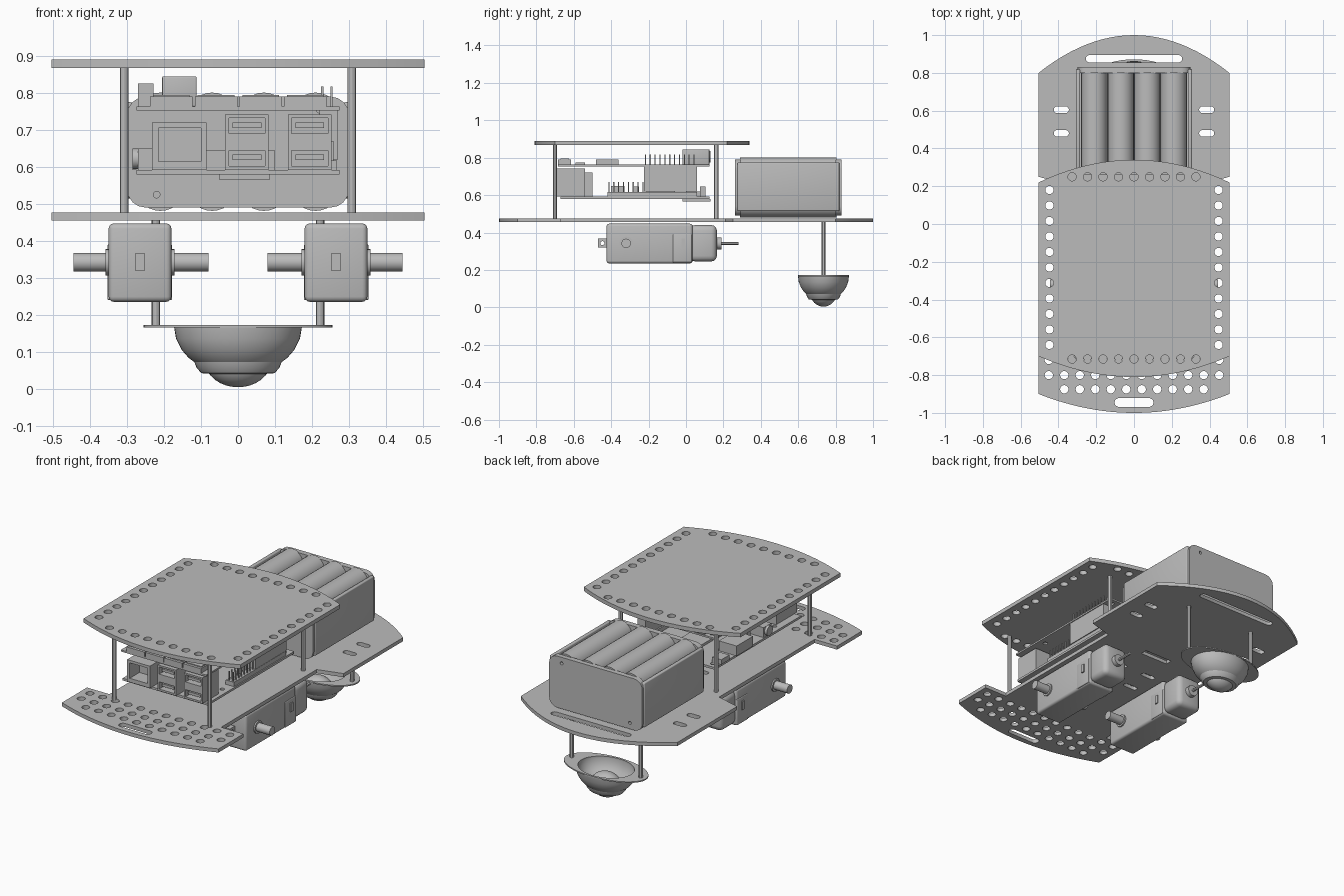
import bpy, bmesh
from math import sin, cos, pi, radians
from mathutils import Matrix, Vector

if "Cube" in bpy.data.objects:
    bpy.data.objects.remove(bpy.data.objects["Cube"])

grey = bpy.data.materials.new("plain grey")
grey.use_nodes = True
grey.diffuse_color = (0.5, 0.5, 0.5, 1)
grey.node_tree.nodes["Principled BSDF"].inputs["Base Color"].default_value = (0.5, 0.5, 0.5, 1)


def add(name, mesh):
    ob = bpy.data.objects.new(name, mesh)
    bpy.context.collection.objects.link(ob)
    mesh.materials.clear()
    mesh.materials.append(grey)
    return ob


def from_bmesh(name, bm):
    bmesh.ops.recalc_face_normals(bm, faces=bm.faces)
    mesh = bpy.data.meshes.new(name)
    bm.to_mesh(mesh)
    bm.free()
    return add(name, mesh)


def box(name, x, y, z, bevel=0):
    bm = bmesh.new()
    bmesh.ops.create_cube(bm, size=1)
    for v in bm.verts:
        v.co = [(a[0] + a[1]) / 2 + c * abs(a[1] - a[0]) for a, c in zip((x, y, z), v.co)]
    if bevel:
        bmesh.ops.bevel(bm, geom=bm.edges[:], offset=bevel, segments=3, profile=0.5, affect='EDGES')
    return from_bmesh(name, bm)


def rod(name, start, end, r, sides=20):
    a, b = Vector(start), Vector(end)
    turn = (b - a).to_track_quat('Z', 'Y').to_matrix().to_4x4()
    bm = bmesh.new()
    bmesh.ops.create_cone(bm, cap_ends=True, segments=sides, radius1=r, radius2=r,
                          depth=(b - a).length, matrix=Matrix.Translation((a + b) / 2) @ turn)
    return from_bmesh(name, bm)


def sheet(name, loops, lo, hi, upright=False):
    """Filled outline with holes, extruded along z, or along y when upright."""
    cu = bpy.data.curves.new(name, 'CURVE')
    cu.dimensions, cu.fill_mode, cu.extrude = '2D', 'BOTH', (hi - lo) / 2
    for pts in loops:
        sp = cu.splines.new('POLY')
        sp.points.add(len(pts) - 1)
        for p, (u, v) in zip(sp.points, pts):
            p.co = (u, v, 0, 1)
        sp.use_cyclic_u = True
    tmp = bpy.data.objects.new(name + "_outline", cu)
    bpy.context.collection.objects.link(tmp)
    bpy.context.view_layer.update()
    mesh = bpy.data.meshes.new_from_object(tmp.evaluated_get(bpy.context.evaluated_depsgraph_get()))
    bpy.data.objects.remove(tmp)
    mid = (lo + hi) / 2
    if upright:
        mesh.transform(Matrix.Translation((0, mid, 0)) @ Matrix.Rotation(radians(90), 4, 'X'))
    else:
        mesh.transform(Matrix.Translation((0, 0, mid)))
    return add(name, mesh)


def ring(u, v, r=0.022, half=0, n=16):
    """Round hole, or a slot of the given half length."""
    pts = []
    for i in range(n):
        t = 2 * pi * (i + 0.5) / n
        pts.append((u + r * cos(t) + (half if cos(t) > 0 else -half), v + r * sin(t)))
    return pts


def rect(u0, u1, v0, v1):
    return [(u0, v0), (u1, v0), (u1, v1), (u0, v1)]


def arc(y, rise, w=0.505, n=24):
    xs = [w * (1 - 2 * i / n) for i in range(n + 1)]
    return [(x, y + rise * (1 - (x / w) ** 2)) for x in xs]


def row(count, y, step=0.082):
    return [ring((i - (count - 1) / 2) * step, y) for i in range(count)]


# Base plate: curved ends, wheel notches, hole grid and slots
side = [(-0.505, 0.25), (-0.36, 0.21), (-0.36, -0.67), (-0.505, -0.67)]
outline = arc(0.80, 0.20) + side + arc(-0.90, -0.10)[::-1] + [(-x, y) for x, y in side[::-1]]
holes = row(12, -0.72) + row(12, -0.80) + row(10, -0.875)
holes += [ring(0, -0.945, 0.023, 0.08), ring(0, 0.875, 0.02, 0.235)]
holes += [ring(s * 0.385, y, 0.018, 0.022) for s in (-1, 1) for y in (0.48, 0.605)]
holes += [rect(-0.09, 0.09, 0.17, 0.21), rect(-0.06, 0.06, -0.34, -0.30)]
holes += [ring(s * 0.1, y, 0.015, 0.03) for s in (-1, 1) for y in (-0.15, 0.0)]
sheet("base_plate", [outline] + holes, 0.455, 0.476)

# Top plate with a border of holes
holes = row(9, 0.25) + row(9, -0.715)
holes += [ring(s * 0.448, 0.18 - i * 0.082) for s in (-1, 1) for i in range(11)]
sheet("top_plate", [arc(0.22, 0.12) + arc(-0.70, -0.11)[::-1]] + holes, 0.867, 0.89)

# Battery holder: rounded end walls, side walls, eight cells
end = []
for cx, cz, a in ((0.25, 0.74, 0), (-0.25, 0.74, 90), (-0.25, 0.54, 180), (0.25, 0.54, 270)):
    for i in range(5):
        t = radians(a + i * 22.5)
        end.append((cx + 0.05 * cos(t), cz + 0.05 * sin(t)))
dots = [ring(-0.22, 0.525, 0.009), ring(0.22, 0.755, 0.009)]
sheet("battery_front_wall", [end] + dots, 0.262, 0.295, True)
sheet("battery_back_wall", [end] + dots, 0.80, 0.832, True)
box("battery_divider", (-0.28, 0.28), (0.29, 0.805), (0.59, 0.69))
for s, label in ((1, "left"), (-1, "right")):
    box(f"battery_{label}_wall", (s * 0.285, s * 0.307), (0.275, 0.82), (0.515, 0.775), 0.006)
    for x in (0.07, 0.21):
        for z, level in ((0.55, "lower"), (0.732, "upper")):
            rod(f"{level}_{label}_cell", (s * x, 0.29, z), (s * x, 0.805, z), 0.069, 28)

# Parts repeated on both sides: standoffs and gear motors
for s, label in ((1, "left"), (-1, "right")):
    for y in (-0.70, 0.162):
        rod(f"{label}_standoff", (s * 0.308, y, 0.47), (s * 0.308, y, 0.87), 0.0115, 12)
    rod(f"{label}_caster_post", (s * 0.222, 0.735, 0.168), (s * 0.222, 0.735, 0.458), 0.0115, 12)
    box(f"{label}_gearbox", (s * 0.18, s * 0.35), (-0.425, 0.035), (0.235, 0.447), 0.014)
    box(f"{label}_motor_can", (s * 0.186, s * 0.344), (0.02, 0.165), (0.245, 0.44), 0.03)
    box(f"{label}_motor_strap", (s * 0.178, s * 0.353), (-0.07, 0.032), (0.24, 0.39), 0.004)
    box(f"{label}_strap_catch", (s * 0.172, s * 0.36), (-0.025, -0.005), (0.317, 0.367))
    rod(f"{label}_motor_nub", (s * 0.265, 0.16, 0.342), (s * 0.265, 0.19, 0.342), 0.032)
    rod(f"{label}_motor_shaft", (s * 0.265, 0.18, 0.342), (s * 0.265, 0.28, 0.342), 0.008, 12)
    rod(f"{label}_axle", (s * 0.08, -0.32, 0.342), (s * 0.445, -0.32, 0.342), 0.025)
    rod(f"{label}_axle_boss", (s * 0.172, -0.32, 0.342), (s * 0.358, -0.32, 0.342), 0.036)
    tab = [rect(-0.47, -0.42, 0.319, 0.367), ring(-0.447, 0.343, 0.011)]
    ob = sheet(f"{label}_motor_tab", tab, -0.012, 0.012, True)
    ob.data.transform(Matrix.Translation((s * 0.265, 0, 0)) @ Matrix.Rotation(radians(90), 4, 'Z'))

# Caster: oval flange, hollow bowl turned from a profile, ball
N = 48
turn = [2 * pi * i / N for i in range(N)]


def loft(name, loops, closed):
    bm = bmesh.new()
    rows = [[bm.verts.new(p) for p in loop] for loop in loops]
    pairs = list(zip(rows, rows[1:])) + ([(rows[-1], rows[0])] if closed else [])
    for a, b in pairs:
        for i in range(N):
            bm.faces.new((a[i], a[(i + 1) % N], b[(i + 1) % N], b[i]))
    return from_bmesh(name, bm)


def oval(rx, ry, z):
    return [(rx * cos(t), 0.735 + ry * sin(t), z) for t in turn]


loft("caster_flange", [oval(0.255, 0.137, 0.165), oval(0.255, 0.137, 0.172),
                       oval(0.16, 0.125, 0.172), oval(0.16, 0.125, 0.165)], True)
bowl = [(0.136, 0.166), (0.132, 0.135), (0.12, 0.105), (0.105, 0.083), (0.093, 0.072), (0.088, 0.056),
        (0.078, 0.042), (0.058, 0.04), (0.062, 0.055), (0.08, 0.075), (0.108, 0.105), (0.124, 0.14), (0.126, 0.166)]
loft("caster_bowl", [oval(r * 1.27, r, z) for r, z in bowl], True)
bm = bmesh.new()
bmesh.ops.create_uvsphere(bm, u_segments=32, v_segments=16, radius=0.07)
bm.transform(Matrix.Translation((0, 0.735, 0.074)) @ Matrix.Diagonal((1.27, 1, 1, 1)))
from_bmesh("caster_ball", bm)

# Computer board and its front sockets
mounts = [ring(s * 0.235, y, 0.013) for s in (-1, 1) for y in (-0.48, 0.09)]
sheet("computer_board", [rect(-0.275, 0.275, -0.67, 0.125)] + mounts, 0.579, 0.592)


def socket(name, x, z, depth, ports):
    sheet(name + "_shell", [rect(*x, *z)] + [rect(*p) for p in ports], -0.69, -0.60, True)
    box(name + "_body", x, (-0.601, depth), z)


for x, label in ((-0.035, "middle"), (0.135, "left")):
    ports = [(x + 0.01, x + 0.108, z, z + 0.042) for z in (0.603, 0.69)]
    socket(f"{label}_usb", (x, x + 0.118), (0.592, 0.742), -0.54, ports)
    for z in (0.618, 0.705):
        box(f"{label}_usb_tongue", (x + 0.02, x + 0.098), (-0.68, -0.60), (z, z + 0.015))
socket("network", (-0.232, -0.085), (0.592, 0.72), -0.50, [(-0.215, -0.1, 0.615, 0.705)])
box("memory_card", (-0.05, 0.085), (-0.02, 0.13), (0.565, 0.579))
box("processor", (-0.07, 0.07), (-0.15, -0.01), (0.592, 0.606))
box("video_socket", (-0.285, -0.17), (-0.21, -0.06), (0.592, 0.65))
box("power_socket", (-0.28, -0.22), (-0.0, 0.075), (0.592, 0.62))
box("audio_socket", (-0.27, -0.15), (-0.40, -0.33), (0.592, 0.65))
rod("audio_barrel", (-0.285, -0.365, 0.622), (-0.26, -0.365, 0.622), 0.028)
box("display_ribbon_socket", (-0.12, 0.1), (0.075, 0.105), (0.592, 0.645))
box("camera_ribbon_socket", (-0.22, 0.0), (-0.28, -0.25), (0.592, 0.645))
box("pin_header", (0.22, 0.27), (-0.225, 0.06), (0.62, 0.755))
box("header_base", (0.215, 0.268), (-0.42, 0.06), (0.592, 0.617))
for i in range(8):
    for x in (0.228, 0.253):
        y = -0.415 + i * 0.026
        box("lower_pin", (x, x + 0.006), (y, y + 0.006), (0.61, 0.67))

# Motor driver board, its terminals, pins and jack
sheet("driver_board", [rect(-0.275, 0.275, -0.685, 0.125)] + mounts, 0.753, 0.763)
for i in range(4):
    x = -0.238 + i * 0.121
    box("terminal_block", (x, x + 0.115), (-0.685, -0.615), (0.763, 0.79))
    box("terminal_ridge", (x + 0.008, x + 0.107), (-0.67, -0.625), (0.785, 0.795))
for x in (-0.10, 0.06):
    box("driver_chip", (x, x + 0.07), (-0.48, -0.36), (0.763, 0.79))
box("capacitor", (0.15, 0.2), (-0.59, -0.54), (0.763, 0.775))
box("driver_power_block", (-0.27, -0.228), (-0.02, 0.10), (0.763, 0.825))
box("driver_jack", (-0.205, -0.112), (-0.02, 0.125), (0.763, 0.845), 0.004)
rod("driver_jack_mouth", (-0.159, 0.12, 0.805), (-0.159, 0.13, 0.805), 0.03)
for i in range(11):
    for x in (0.225, 0.25):
        y = -0.22 + i * 0.026
        box("upper_pin", (x, x + 0.006), (y, y + 0.006), (0.755, 0.817))

# Smooth the curved surfaces, keep edges sharp
for ob in bpy.context.scene.objects:
    ob.select_set(ob.type == 'MESH')
    if ob.type == 'MESH':
        bpy.context.view_layer.objects.active = ob
bpy.ops.object.shade_smooth_by_angle(angle=radians(30))
